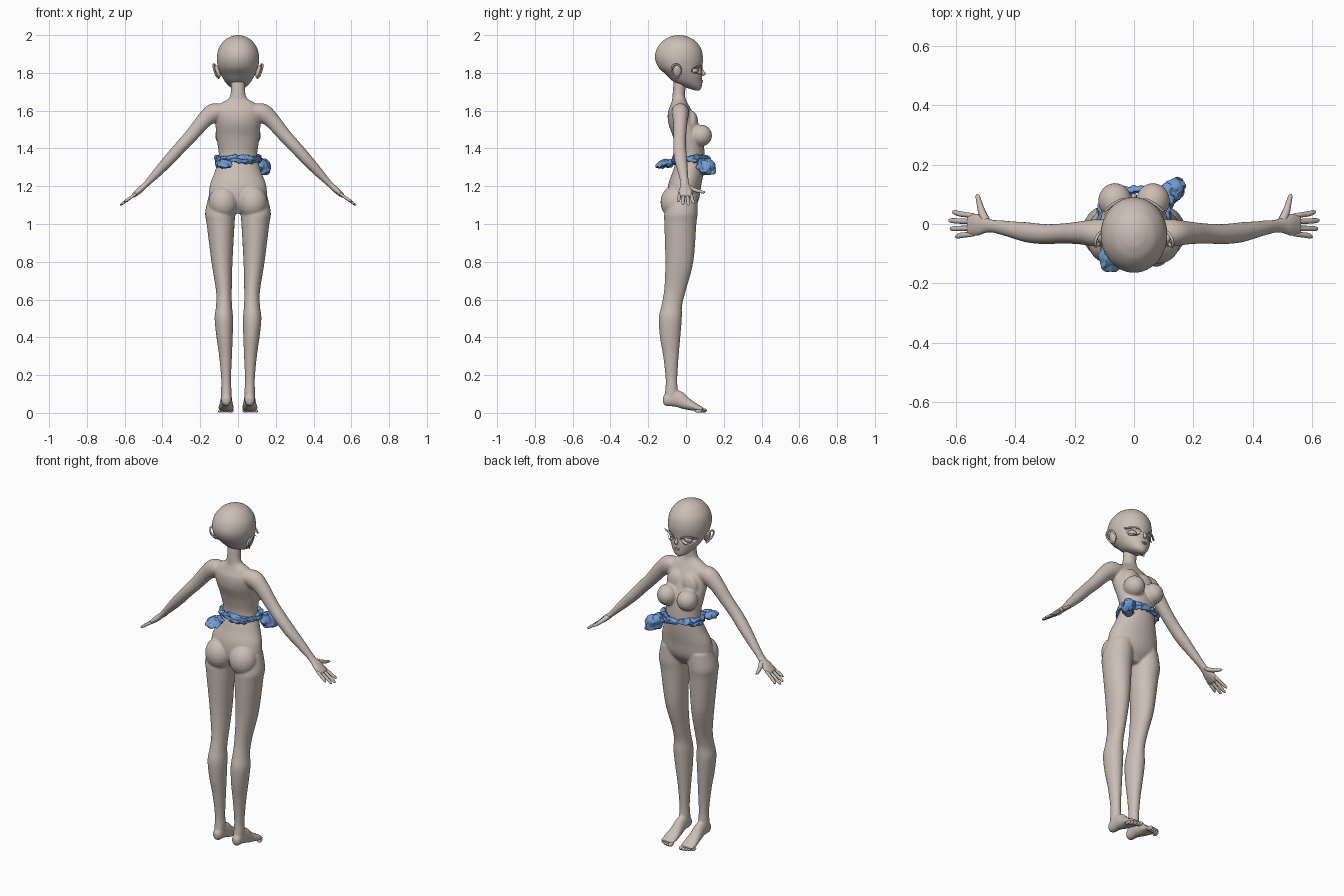
import bpy, bmesh, math
from mathutils import Vector, Matrix, noise


def material(name, rgb):
    m = bpy.data.materials.new(name)
    m.diffuse_color = (*rgb, 1)
    return m


SKIN = material("warm_beige", (0.60, 0.52, 0.47))
BLUE = material("cloth_blue", (0.17, 0.34, 0.68))


def spline(keys, steps):
    """Catmull-Rom resampling of equal-length tuples."""
    k = [Vector(p) for p in keys]
    k = [2 * k[0] - k[1]] + k + [2 * k[-1] - k[-2]]
    out = []
    for i in range(1, len(k) - 2):
        a, b, c, d = k[i - 1:i + 3]
        for j in range(steps):
            t = j / steps
            out.append(0.5 * (2 * b + (c - a) * t + (2 * a - 5 * b + 4 * c - d) * t * t
                              + (3 * b - a - 3 * c + d) * t ** 3))
    return out + [k[-2]]


def tube(bm, keys, side, n=24, steps=5, level=False):
    """Loft through (x, y, z, half width along side, other half width)."""
    pts = spline([Vector(k) for k in keys], steps)
    cen = [Vector(p[:3]) for p in pts]
    rings = []
    for i, p in enumerate(pts):
        t = (cen[min(i + 1, len(cen) - 1)] - cen[max(i - 1, 0)]).normalized()
        if level:
            t = Vector((0, 0, 1))
        u = Vector(side)
        u = (u - t * u.dot(t)).normalized()
        v = t.cross(u)
        ru, rv = max(p[3], 0.001), max(p[4], 0.001)
        rings.append([bm.verts.new(cen[i] + u * ru * math.cos(a) + v * rv * math.sin(a))
                      for a in (2 * math.pi * j / n for j in range(n))])
    for a, b in zip(rings, rings[1:]):
        for j in range(n):
            bm.faces.new((a[j], a[(j + 1) % n], b[(j + 1) % n], b[j]))
    bm.faces.new(rings[0][::-1])
    bm.faces.new(rings[-1])


def ball(bm, c, r, rot=(0, 0, 0), seg=24):
    m = Matrix.Translation(c)
    for axis, ang in zip("XYZ", rot):
        m = m @ Matrix.Rotation(ang, 4, axis)
    m = m @ Matrix.Diagonal((*r, 1))
    bmesh.ops.create_uvsphere(bm, u_segments=seg, v_segments=seg // 2, radius=1, matrix=m)


def finish(bm, name, mat, smooth=180):
    bmesh.ops.recalc_face_normals(bm, faces=bm.faces[:])
    me = bpy.data.meshes.new(name)
    bm.to_mesh(me)
    bm.free()
    ob = bpy.data.objects.new(name, me)
    bpy.context.collection.objects.link(ob)
    me.materials.append(mat)
    for o in bpy.context.selected_objects:
        o.select_set(False)
    ob.select_set(True)
    bpy.context.view_layer.objects.active = ob
    if smooth:
        bpy.ops.object.shade_smooth_by_angle(angle=math.radians(smooth))
    return ob


# Body: torso, chest, hips, legs, feet, arms and palms merged into one skin
bm = bmesh.new()
torso = [(-.02, 1.055, .06, .04), (-.015, 1.12, .145, .08), (-.008, 1.20, .15, .088),
         (.012, 1.28, .122, .082), (.025, 1.36, .102, .074), (.012, 1.45, .113, .077),
         (-.015, 1.53, .12, .078), (-.03, 1.59, .125, .066), (-.034, 1.63, .105, .048),
         (-.037, 1.66, .055, .036), (-.038, 1.69, .039, .033), (-.03, 1.77, .038, .034)]
tube(bm, [(0, y, z, rx, ry) for y, z, rx, ry in torso], (1, 0, 0), 32, level=True)
for s in (-1, 1):
    ball(bm, (s * .064, .078, 1.468), (.057, .06, .058))            # chest
    ball(bm, (s * .045, .03, 1.53), (.055, .035, .07))              # upper chest slope
    ball(bm, (s * .078, -.06, 1.115), (.078, .075, .088))           # seat
    leg = [(.085, -.015, 1.15, .07, .075), (.094, -.026, 1.06, .08, .088),
           (.092, -.03, 1.0, .074, .085), (.085, -.035, .8, .056, .074),
           (.075, -.058, .65, .042, .058), (.074, -.075, .57, .042, .055),
           (.075, -.083, .5, .049, .061), (.071, -.084, .4, .043, .054),
           (.066, -.08, .3, .034, .041), (.063, -.077, .18, .026, .031),
           (.062, -.077, .11, .028, .034), (.062, -.08, .06, .026, .036)]
    tube(bm, [(s * k[0], *k[1:]) for k in leg], (1, 0, 0), level=True)
    foot = [(.062, -.122, .065, .012, .018), (.062, -.105, .067, .026, .032),
            (.062, -.05, .076, .029, .045), (.062, 0, .05, .034, .033),
            (.063, .05, .03, .041, .02), (.064, .088, .018, .04, .012)]
    tube(bm, [(s * k[0], *k[1:]) for k in foot], (1, 0, 0))
    arm = [(.075, -.032, 1.60, .045, .035), (.13, -.03, 1.588, .046, .05),
           (.18, -.03, 1.548, .039, .042), (.24, -.032, 1.477, .034, .036),
           (.30, -.034, 1.412, .034, .033), (.36, -.028, 1.345, .034, .031),
           (.43, -.015, 1.27, .026, .024), (.485, -.006, 1.212, .023, .016),
           (.525, -.003, 1.175, .037, .016), (.56, -.003, 1.145, .038, .010)]
    tube(bm, [(s * k[0], *k[1:]) for k in arm], (0, 1, 0))
body = finish(bm, "body", SKIN)
rem = body.modifiers.new("merge", "REMESH")
rem.mode = "VOXEL"
rem.voxel_size = 0.0055
rem.use_smooth_shade = True
sm = body.modifiers.new("soften", "SMOOTH")
sm.iterations = 6
sm.factor = 0.5

# Fingers, thumbs and toes
for s, label in ((-1, "left"), (1, "right")):
    bm = bmesh.new()
    for y, spread, x in ((.028, .012, .612), (.008, .004, .625), (-.014, -.002, .620), (-.034, -.008, .602)):
        z = 1.098 + (.625 - x) * .8
        tube(bm, [(s * .54, y, 1.16, .008, .008), (s * (.56 + x) / 2, y + spread / 2, (1.147 + z) / 2, .009, .008),
                  (s * (x - .006), y + spread, z + .005, .007, .006),
                  (s * x, y + spread, z, .001, .001)], (0, 1, 0), 10, 3)
    tube(bm, [(s * .495, .005, 1.2, .014, .012), (s * .512, .04, 1.183, .013, .011),
              (s * .522, .075, 1.172, .009, .009), (s * .527, .095, 1.168, .007, .006),
              (s * .528, .101, 1.167, .001, .001)], (1, 0, 0), 10, 3)
    finish(bm, label + "_fingers", SKIN)
    bm = bmesh.new()
    for i in range(5):
        r = .012 if i == 0 else .0085
        ball(bm, (s * (.035 + i * .0155), .09 - i * i * .0015, r + .001), (r, .021, r), seg=12)
    finish(bm, label + "_toes", SKIN)

# Head: lofted skull and face with pressed-in eye sockets
bm = bmesh.new()
head = [(.058, 1.708, .012, .014), (.042, 1.722, .038, .04), (.012, 1.75, .066, .073),
        (-.01, 1.79, .09, .095), (-.03, 1.83, .106, .116), (-.037, 1.88, .112, .127),
        (-.037, 1.93, .102, .116), (-.037, 1.97, .074, .085), (-.037, 1.99, .043, .05),
        (-.037, 1.997, .022, .026), (-.037, 2.0, .002, .002)]
tube(bm, [(0, y, z, rx, ry) for y, z, rx, ry in head], (1, 0, 0), 72, 6, level=True)
for v in bm.verts:
    if v.co.y > 0:
        d = ((abs(v.co.x) - .053) / .034) ** 2 + ((v.co.z - 1.812) / .022) ** 2
        if d < 1:
            v.co.y -= .022 * (1 - d * d)
finish(bm, "head", SKIN)

# Small face features
bm = bmesh.new()
tube(bm, [(0, .08, 1.825, .003, .003), (0, .087, 1.81, .006, .008), (0, .093, 1.795, .010, .011),
          (0, .088, 1.784, .004, .004)], (1, 0, 0), 12, 3, level=True)
finish(bm, "nose", SKIN)
bm = bmesh.new()
ball(bm, (0, .082, 1.759), (.018, .009, .004), seg=16)
ball(bm, (0, .081, 1.751), (.014, .009, .004), seg=16)
finish(bm, "lips", SKIN)
for s, label in ((-1, "left"), (1, "right")):
    bm = bmesh.new()
    ball(bm, (s * .052, .048, 1.812), (.024, .016, .018), (0, 0, -s * .5), 16)
    finish(bm, label + "_eye", SKIN)
    bm = bmesh.new()
    tube(bm, [(s * .02, .084, 1.818, .002, .002), (s * .045, .081, 1.835, .005, .004),
              (s * .075, .064, 1.833, .005, .005), (s * .095, .046, 1.826, .004, .004),
              (s * .108, .045, 1.833, .001, .001)], (0, 0, 1), 8, 4)
    tube(bm, [(s * .025, .081, 1.806, .001, .001), (s * .05, .077, 1.793, .003, .002),
              (s * .085, .048, 1.803, .001, .001)], (0, 0, 1), 8, 4)
    finish(bm, label + "_eyelids", SKIN)
    # Ear: shallow shell with a raised rim
    bm = bmesh.new()
    ball(bm, (s * .108, -.048, 1.808), (.012, .022, .035), (-.15, s * .3, 0))
    rim = [(.1, -.03, 1.795), (.113, -.028, 1.825), (.126, -.045, 1.845), (.131, -.067, 1.84),
           (.126, -.075, 1.815), (.114, -.06, 1.785), (.102, -.04, 1.772)]
    tube(bm, [(s * x, y, z, .005, .005) for x, y, z in rim], (1, .1, 0), 10, 4)
    finish(bm, label + "_ear", SKIN)


# Crumpled waist cloth
def crumple(bm, amount, freq):
    for v in bm.verts:
        v.co += noise.noise_vector(v.co * freq) * amount


bm = bmesh.new()
N, M = 96, 10
for off, zc, minor in ((0, 1.350, .013), (1.7, 1.337, .012)):
    rings = []
    for i in range(N):
        a = 2 * math.pi * i / N
        w = .004 * math.sin(5 * a + off)
        ring = []
        for j in range(M):
            b = 2 * math.pi * j / M
            k = minor * math.cos(b) + w
            ring.append(bm.verts.new(((.111 + k) * math.cos(a), .026 + (.088 + k) * math.sin(a),
                                      zc + minor * math.sin(b) + .005 * math.sin(3 * a + off))))
        rings.append(ring)
    for i in range(N):
        p, q = rings[i], rings[(i + 1) % N]
        for j in range(M):
            bm.faces.new((p[j], q[j], q[(j + 1) % M], p[(j + 1) % M]))
crumple(bm, .010, 55)
finish(bm, "waist_band", BLUE, 40)

# Loose cloth bunches at the front right and back left
for name, c, r, rot in (("front_cloth_bunch", (.128, .108, 1.302), (.034, .056, .044), (-.5, 0, -.5)),
                        ("back_cloth_bunch", (-.075, -.108, 1.318), (.046, .052, .018), (.3, 0, .2))):
    bm = bmesh.new()
    ball(bm, c, r, rot, 40)
    crumple(bm, .016, 32)
    crumple(bm, .006, 80)
    finish(bm, name, BLUE, 40)
